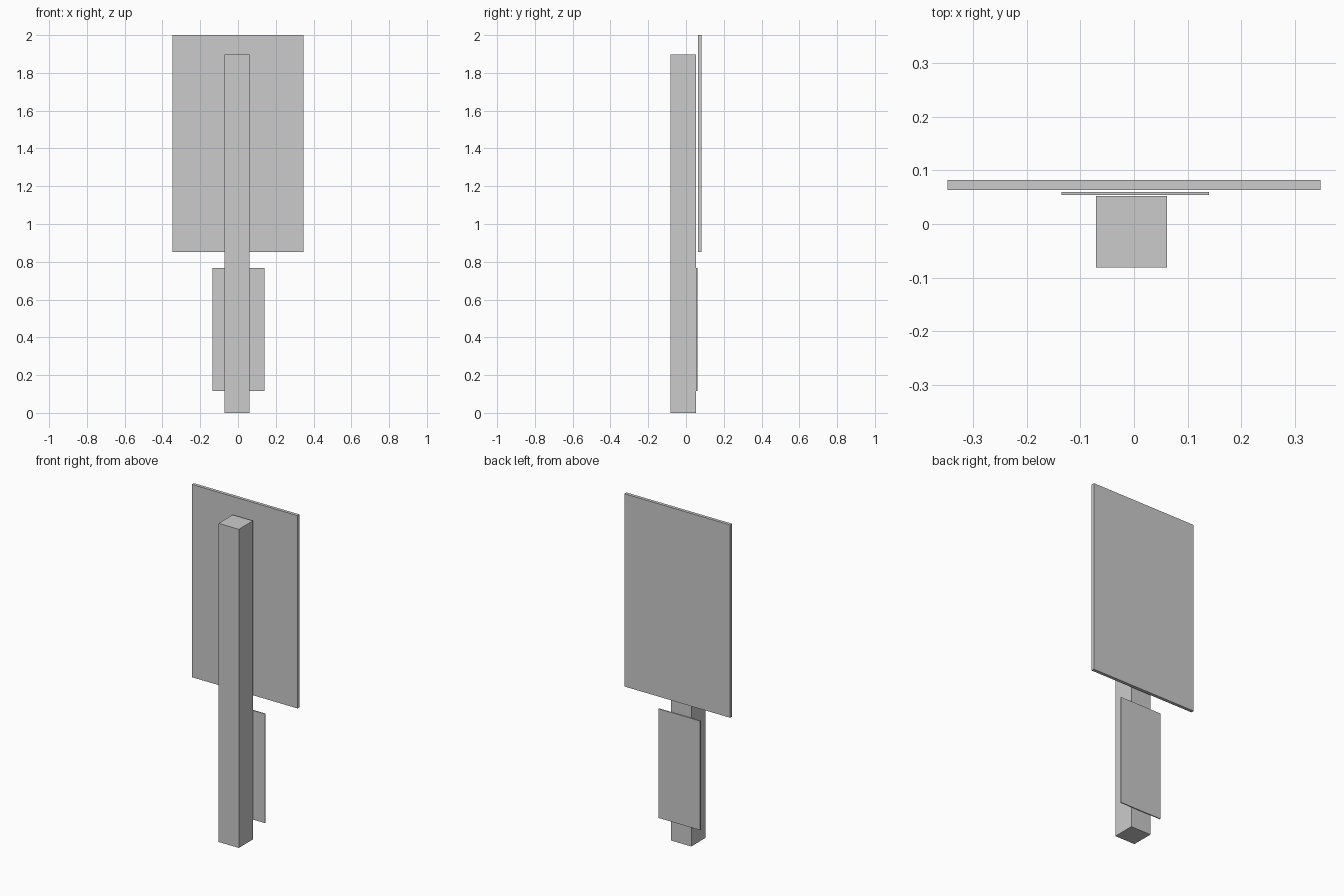
import bpy
import bmesh
from mathutils import Vector

if "Cube" in bpy.data.objects:
    bpy.data.objects.remove(bpy.data.objects["Cube"])


def box(name, low, high):
    """Axis-aligned box between two opposite corners."""
    low, high = Vector(low), Vector(high)
    bm = bmesh.new()
    bmesh.ops.create_cube(bm, size=1)
    bmesh.ops.scale(bm, vec=high - low, verts=bm.verts)
    bmesh.ops.translate(bm, vec=(low + high) / 2, verts=bm.verts)
    mesh = bpy.data.meshes.new(name)
    bm.to_mesh(mesh)
    bm.free()
    obj = bpy.data.objects.new(name, mesh)
    bpy.context.collection.objects.link(obj)
    return obj


# Square post standing on the ground
box("post", (-0.071, -0.081, 0), (0.062, 0.052, 1.897))
# Large sign board behind the upper post
box("sign_board", (-0.348, 0.063, 0.852), (0.348, 0.082, 2))
# Thin small plate behind the lower post
box("lower_plate", (-0.135, 0.054, 0.117), (0.140, 0.060, 0.767))
